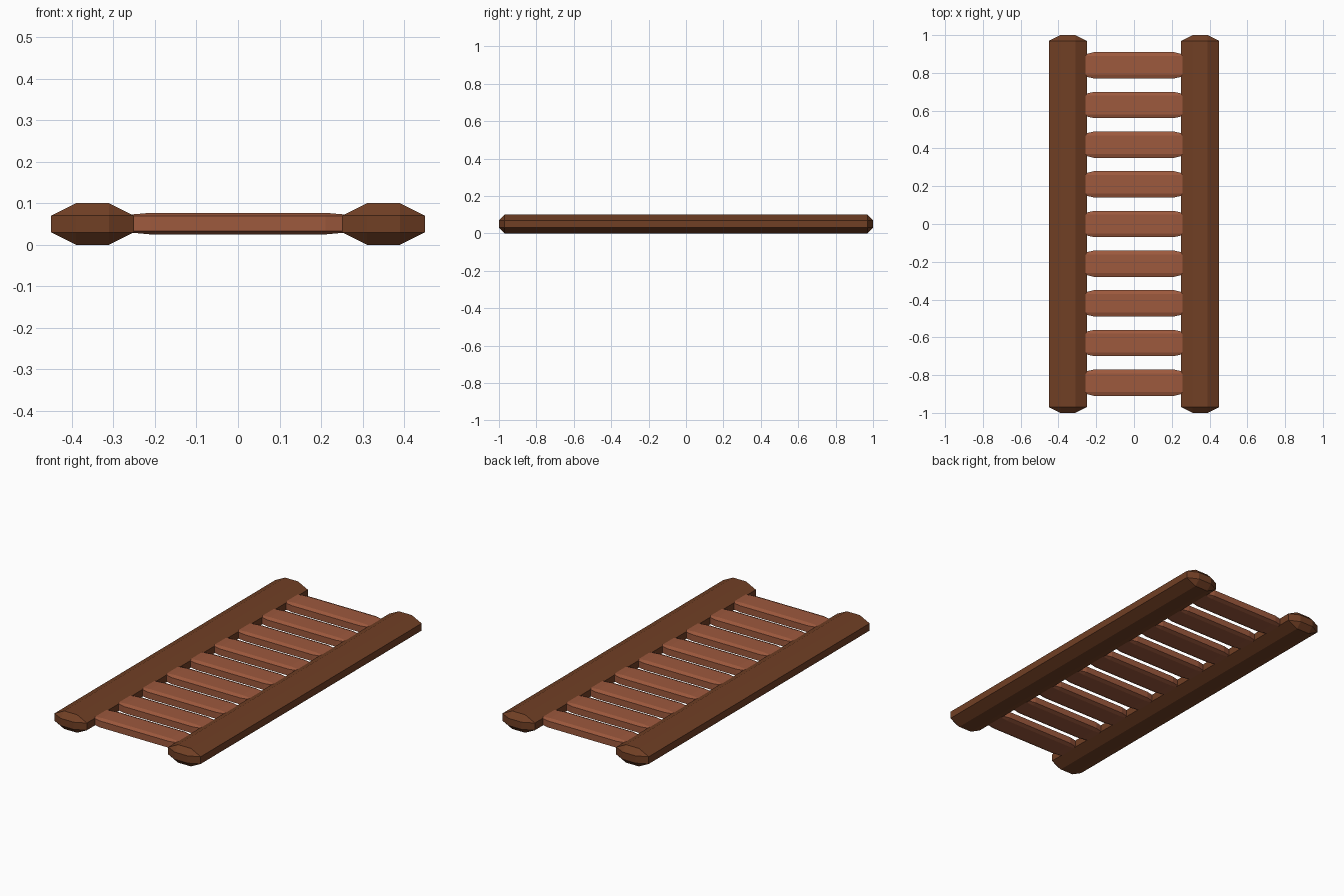
import bpy, bmesh

if "Cube" in bpy.data.objects:
    bpy.data.objects.remove(bpy.data.objects["Cube"])


def material(name, colour):
    m = bpy.data.materials.new(name)
    m.diffuse_color = (*colour, 1)
    m.use_nodes = True
    m.node_tree.nodes["Principled BSDF"].inputs["Base Color"].default_value = m.diffuse_color
    return m


def chamfered_box(name, centre, half, chamfer, mat):
    """Box with every edge chamfered, using a separate chamfer depth per axis."""
    bm = bmesh.new()
    bmesh.ops.create_cube(bm, size=2)
    bmesh.ops.bevel(bm, geom=bm.edges[:], offset=0.5, offset_type='OFFSET',
                    segments=1, affect='EDGES', profile=0.5)
    for v in bm.verts:
        for i in range(3):
            depth = half[i] if abs(v.co[i]) > 0.9 else half[i] - chamfer[i]
            v.co[i] = depth if v.co[i] > 0 else -depth
    bmesh.ops.recalc_face_normals(bm, faces=bm.faces[:])
    me = bpy.data.meshes.new(name)
    bm.to_mesh(me)
    bm.free()
    me.materials.append(mat)
    ob = bpy.data.objects.new(name, me)
    ob.location = centre
    bpy.context.collection.objects.link(ob)
    return ob


dark_wood = material("dark_wood", (0.165, 0.05, 0.018))
red_wood = material("red_wood", (0.34, 0.10, 0.047))

# Two long side rails
for side, x in (("left", -0.35), ("right", 0.35)):
    chamfered_box(f"{side}_rail", (x, 0, 0.05), (0.10, 1.0, 0.05),
                  (0.06, 0.03, 0.03), dark_wood)

# Nine rungs, their ends sunk into the rails
for i in range(9):
    chamfered_box(f"rung_{i + 1}", (0, (i - 4) * 0.21, 0.051), (0.30, 0.07, 0.026),
                  (0.09, 0.021, 0.008), red_wood)
